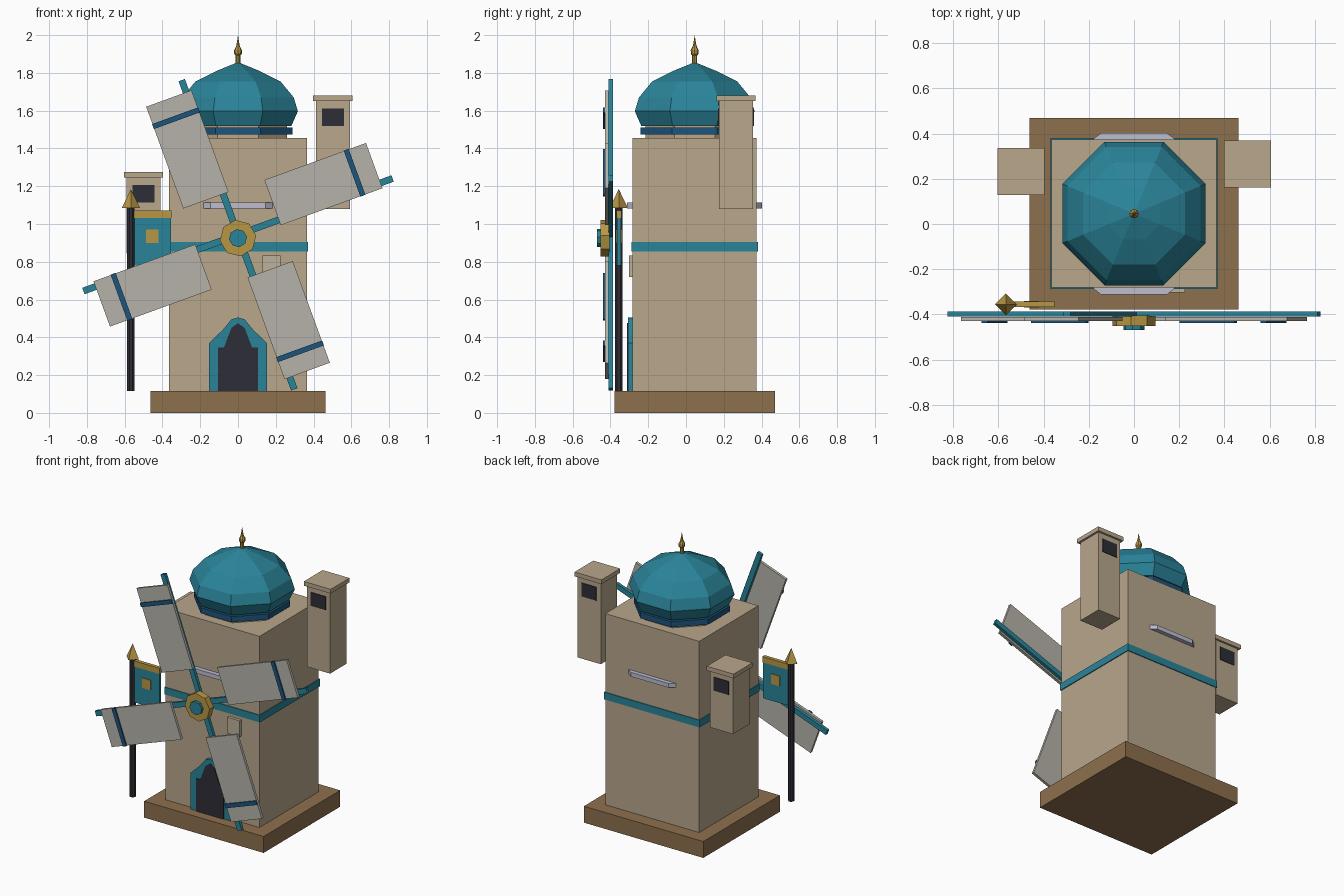
import bpy
import bmesh
from math import cos, sin, pi, radians
from mathutils import Matrix

old = bpy.data.objects.get("Cube")
if old:
    bpy.data.objects.remove(old, do_unlink=True)


def material(name, r, g, b):
    m = bpy.data.materials.new(name)
    m.use_nodes = True
    m.diffuse_color = (r, g, b, 1)
    m.node_tree.nodes["Principled BSDF"].inputs["Base Color"].default_value = (r, g, b, 1)
    return m


SAND = material("sandstone", 0.48, 0.385, 0.26)
BROWN = material("brown earth", 0.27, 0.16, 0.075)
TEAL = material("teal tile", 0.023, 0.23, 0.32)
BLUE = material("deep blue", 0.012, 0.09, 0.20)
GOLD = material("gold", 0.48, 0.31, 0.06)
DARK = material("charcoal", 0.026, 0.026, 0.038)
CLOTH = material("sail cloth", 0.47, 0.45, 0.40)
PALE = material("pale lavender", 0.51, 0.51, 0.63)
PLASTER = material("plaster", 0.51, 0.44, 0.33)

CY = 0.046  # depth centre of the tower


def finish(bm, name, mat, matrix=None):
    if matrix:
        bm.transform(matrix)
    bmesh.ops.recalc_face_normals(bm, faces=bm.faces)
    mesh = bpy.data.meshes.new(name)
    bm.to_mesh(mesh)
    bm.free()
    mesh.materials.append(mat)
    obj = bpy.data.objects.new(name, mesh)
    bpy.context.collection.objects.link(obj)
    return obj


def box(name, mat, x, y, z, matrix=None):
    """Box from (min, max) pairs."""
    bm = bmesh.new()
    bmesh.ops.create_cube(bm, size=1)
    for v in bm.verts:
        v.co = [r[0] if c < 0 else r[1] for c, r in zip(v.co, (x, y, z))]
    return finish(bm, name, mat, matrix)


def prism(name, mat, outline, depth, matrix=None):
    """Extrude an XZ outline along y."""
    bm = bmesh.new()
    face = bm.faces.new([bm.verts.new((x, depth[0], z)) for x, z in outline])
    ext = bmesh.ops.extrude_face_region(bm, geom=[face])["geom"]
    moved = [g for g in ext if isinstance(g, bmesh.types.BMVert)]
    bmesh.ops.translate(bm, verts=moved, vec=(0, depth[1] - depth[0], 0))
    return finish(bm, name, mat, matrix)


def lathe(name, mat, profile, sides, centre, turn=0.0):
    """Revolve (radius, z) points around a vertical axis."""
    bm = bmesh.new()
    rings = []
    for r, z in profile:
        ring = []
        for i in range(sides):
            a = turn + 2 * pi * i / sides
            ring.append(bm.verts.new((centre[0] + r * cos(a), centre[1] + r * sin(a), z)))
        rings.append(ring)
    for low, high in zip(rings, rings[1:]):
        for i in range(sides):
            j = (i + 1) % sides
            bm.faces.new((low[i], low[j], high[j], high[i]))
    bm.faces.new(rings[0])
    bm.faces.new(rings[-1])
    bmesh.ops.remove_doubles(bm, verts=bm.verts, dist=0.0001)
    return finish(bm, name, mat)


def mirrored(outline):
    return outline + [(-x, z) for x, z in reversed(outline) if x > 0]


# Base and tower
box("base", BROWN, (-0.463, 0.463), (-0.378, 0.47), (0, 0.115))
box("tower", SAND, (-0.364, 0.364), (-0.282, 0.374), (0.115, 1.455))
box("tower_band", TEAL, (-0.37, 0.37), (-0.288, 0.38), (0.855, 0.905))

# Octagonal drum, dome and finial; radii are measured to the flats
FLAT = 1 / cos(pi / 8)


def octagon(name, mat, profile):
    return lathe(name, mat, [(r * FLAT, z) for r, z in profile], 8, (0, CY), pi / 8)


octagon("drum", SAND, [(0.26, 1.45), (0.26, 1.53)])
octagon("drum_band", BLUE, [(0.288, 1.473), (0.288, 1.512)])
octagon("dome", TEAL, [(0.283, 1.52), (0.317, 1.597), (0.295, 1.67),
                       (0.225, 1.755), (0.115, 1.81), (0.0, 1.857)])
lathe("finial", GOLD, [(0.013, 1.84), (0.013, 1.892), (0.02, 1.9), (0.021, 1.92),
                       (0.012, 1.938), (0.008, 1.95), (0.0, 2.0)], 8, (0, CY))

# Side turrets with openings on front and back
for side, x, y, bottom, top in (("left", 0.502, 0.265, 1.08, 1.65),
                                ("right", -0.5, 0.232, 0.845, 1.245)):
    box(side + "_turret", SAND, (x - 0.09, x + 0.09), (y - 0.09, y + 0.09), (bottom, top))
    box(side + "_turret_cap", SAND, (x - 0.104, x + 0.104), (y - 0.104, y + 0.104),
        (top, top + 0.03))
    box(side + "_turret_opening", DARK, (x - 0.058, x + 0.058), (y - 0.095, y + 0.095),
        (top - 0.132, top - 0.038))

# Chamfered ledges: plan outline extruded upwards
for name, wall, out in (("front_ledge", -0.282, -0.313), ("back_ledge", 0.374, 0.403)):
    plan = mirrored([(0.183, wall), (0.145, out)])
    upright = Matrix(((1, 0, 0, 0), (0, 0, 1, 0), (0, 1, 0, 0), (0, 0, 0, 1)))
    prism(name, PALE, plan, (1.083, 1.113), upright)

# Doorway and wall panel
prism("door_frame", TEAL, mirrored([(0.153, 0.115), (0.153, 0.37), (0.08, 0.44),
                                    (0.035, 0.495), (0.0, 0.505)]), (-0.307, -0.28))
prism("door", DARK, mirrored([(0.106, 0.115), (0.106, 0.345), (0.075, 0.345), (0.05, 0.41),
                              (0.035, 0.45), (0.0, 0.475)]), (-0.312, -0.306))
box("wall_panel", PLASTER, (0.13, 0.225), (-0.302, -0.28), (0.72, 0.833))

# Banner pole, spear tip and banner
POLE = (-0.567, -0.356)
lathe("banner_pole", DARK, [(0.021, 0.115), (0.021, 1.09)], 8, POLE, pi / 8)
lathe("pole_tip", GOLD, [(0.048, 1.085), (0.0, 1.185)], 4, POLE)
box("banner", TEAL, (-0.55, -0.354), (-0.365, -0.345), (0.78, 1.035))
box("banner_bar", GOLD, (-0.55, -0.352), (-0.368, -0.342), (1.032, 1.072))
box("banner_emblem", GOLD, (-0.486, -0.42), (-0.37, -0.34), (0.9, 0.97))

# Four sails turned around the hub
for i in range(4):
    spin = Matrix.Translation((0, 0, 0.943)) @ Matrix.Rotation(-radians(20 + 90 * i), 4, "Y")
    n = str(i + 1)
    box("sail_arm_" + n, TEAL, (0, 0.871), (-0.409, -0.387), (-0.018, 0.018), spin)
    box("sail_" + n, CLOTH, (0.23, 0.803), (-0.43, -0.411), (-0.03, 0.225), spin)
    box("sail_stripe_" + n, BLUE, (0.678, 0.706), (-0.439, -0.428), (-0.032, 0.227), spin)


# Octagonal hub
def hub(name, mat, radius, depth):
    pts = [(radius * cos(radians(8 + 45 * i)), 0.925 + radius * sin(radians(8 + 45 * i)))
           for i in range(8)]
    prism(name, mat, pts, depth)


hub("hub_ring", GOLD, 0.097, (-0.452, -0.405))
hub("hub_cap", TEAL, 0.048, (-0.47, -0.44))
